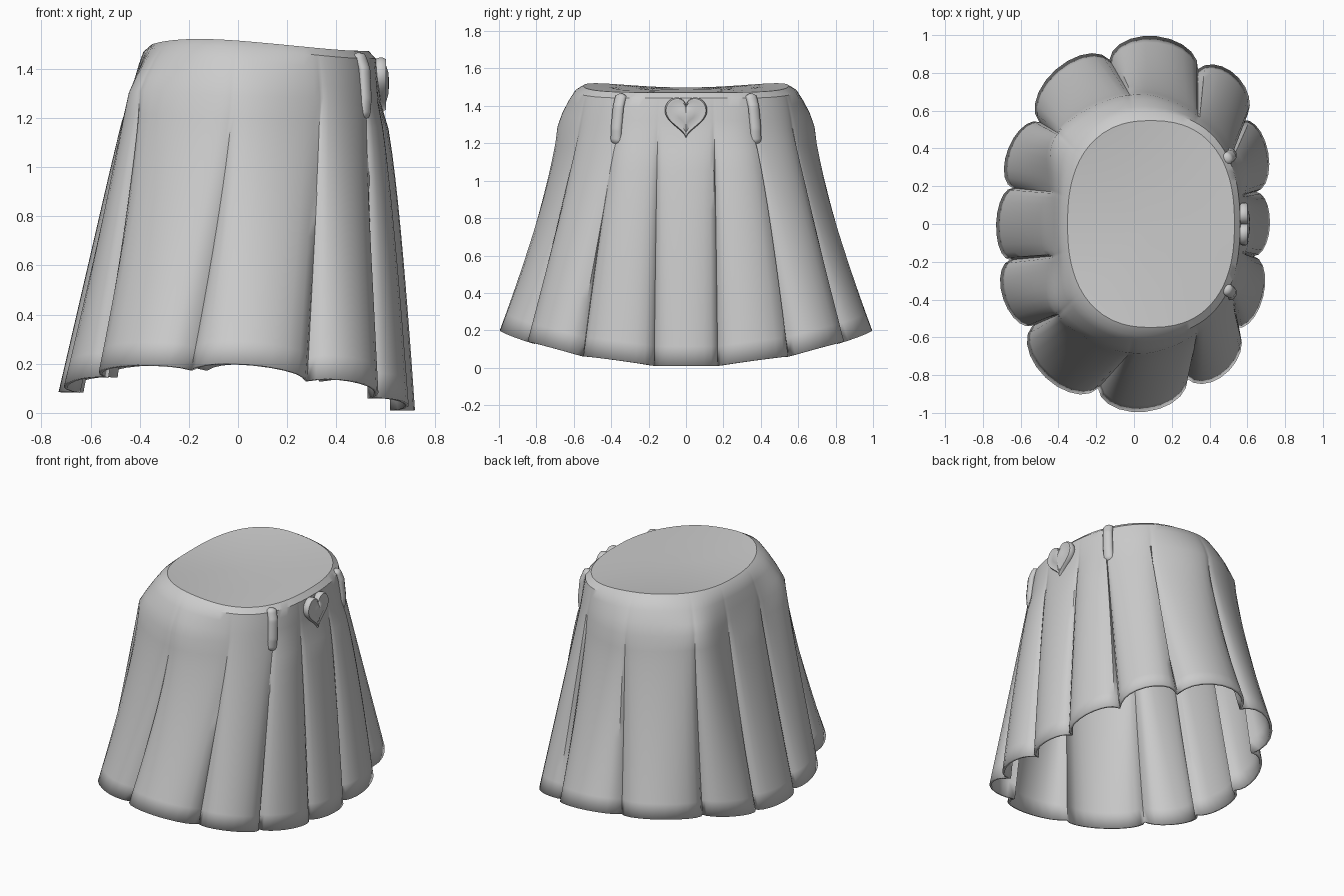
import bpy, bmesh, math
from mathutils import Vector

cube = bpy.data.objects.get("Cube")
if cube:
    bpy.data.objects.remove(cube)

cloth = bpy.data.materials.new("light_grey")
cloth.use_nodes = True
GREY = (0.6, 0.6, 0.6, 1)
cloth.diffuse_color = GREY
cloth.node_tree.nodes["Principled BSDF"].inputs["Base Color"].default_value = GREY


def finish(obj, angle):
    obj.data.materials.clear()
    obj.data.materials.append(cloth)
    bpy.ops.object.select_all(action='DESELECT')
    obj.select_set(True)
    bpy.context.view_layer.objects.active = obj
    bpy.ops.object.shade_smooth_by_angle(angle=math.radians(angle))


def loft(name, rings, tip, angle=35):
    """Skin closed rings in order, then close the last one onto a tip point."""
    bm = bmesh.new()
    loops = [[bm.verts.new(p) for p in ring] for ring in rings]
    n = len(loops[0])
    for a, b in zip(loops, loops[1:]):
        for i in range(n):
            j = (i + 1) % n
            bm.faces.new((a[i], a[j], b[j], b[i]))
    end = bm.verts.new(tip)
    for i in range(n):
        bm.faces.new((loops[-1][i], loops[-1][(i + 1) % n], end))
    bmesh.ops.recalc_face_normals(bm, faces=bm.faces)
    mesh = bpy.data.meshes.new(name)
    bm.to_mesh(mesh)
    bm.free()
    obj = bpy.data.objects.new(name, mesh)
    bpy.context.collection.objects.link(obj)
    finish(obj, angle)
    return obj


def spline(pts, i, u):
    """Closed smooth curve through pts, between point i and the next."""
    n = len(pts)
    a, b, c, d = (pts[(i + k) % n] for k in (-1, 0, 1, 2))
    return 0.5 * (2 * b + (c - a) * u + (2 * a - 5 * b + 4 * c - d) * u**2
                  + (3 * b - a - 3 * c + d) * u**3)


def mirrored(half):
    return [Vector(p) for p in half] + [Vector((x, -y, z)) for x, y, z in reversed(half)]


# Fold lines: where each one starts under the waistband and ends at the hem
fold_top = mirrored([(.57, .15, 1.26), (.52, .36, 1.26), (.34, .57, 1.28),
                     (-.02, .68, 1.29), (-.40, .48, 1.31), (-.43, .17, 1.29)])
fold_hem = mirrored([(.64, .17, .01), (.56, .55, .06), (.31, .82, .13),
                     (-.16, .87, .175), (-.52, .54, .145), (-.65, .19, .085)])
for p in fold_hem:
    p.x += .035 * p.y
half_bulge = [.10, .13, .15, .15, .10]
bulges = half_bulge + [.08] + half_bulge[::-1] + [.08]

STEPS = 10
columns = [(i, k / STEPS) for i in range(12) for k in range(STEPS)]


def skirt_point(i, u, t):
    w = (1 - math.cos(math.pi * u)) / 2
    arch = math.sin(math.pi * u)
    top = spline(fold_top, i, w)
    a, b = fold_hem[i], fold_hem[(i + 1) % 12]
    out = Vector((b.y - a.y, a.x - b.x, 0)).normalized()
    hem = a.lerp(b, w)
    hem.z += .3 * bulges[i] * arch * abs(out.y)
    p = top.lerp(hem, t**(.9 + .4 * abs(out.y) - .2 * out.x))
    p.z = top.z + (hem.z - top.z) * t
    swell = .06 + .94 * t**(.5 + .75 * abs(out.y))
    return p + out * bulges[i] * arch * swell


def rim_z(x, y):
    return 1.488 - .03 * x + (.09 - .2 * x) * y * y


def waist_point(i, u, scale):
    p = spline(fold_top, i, (1 - math.cos(math.pi * u)) / 2)
    a = math.atan2(p.y, p.x - .09)
    c, s = math.cos(a), math.sin(a)
    r = scale / ((abs(c) / .46)**2.4 + (abs(s) / .57)**2.4)**(1 / 2.4)
    x, y = .09 + r * c, r * s
    return Vector((x, y, rim_z(x, y)))


# Pleated skirt, waistband and closed top as one sheet
rings = [[skirt_point(i, u, 1 - k / 12) for i, u in columns] for k in range(13)]
for blend, drop in ((.25, .15), (.6, .08), (.9, .03)):
    ring = []
    for (i, u), low in zip(columns, rings[12]):
        q = waist_point(i, u, 1.02)
        ring.append(Vector((*low.lerp(q, blend).xy, q.z - drop)))
    rings.append(ring)
for scale in (.96, .9, .6, .3):
    rings.append([waist_point(i, u, scale) for i, u in columns])
skirt = loft("pleated_skirt", rings, (.09, 0, rim_z(.09, 0)))
solid = skirt.modifiers.new("thickness", 'SOLIDIFY')
solid.thickness = .015
solid.offset = -1

# Belt loops: bent rounded straps either side of the buckle
for name, side in (("belt_loop_left", 1), ("belt_loop_right", -1)):
    curve = bpy.data.curves.new(name, 'CURVE')
    curve.dimensions = '3D'
    curve.bevel_depth = .023
    curve.bevel_resolution = 3
    curve.use_fill_caps = True
    path = curve.splines.new('NURBS')
    path.use_endpoint_u = True
    path.order_u = 3
    bend = [(-.04, .1), (0, .11), (.02, .06), (.03, -.06), (.025, -.12), (-.02, -.11)]
    path.points.add(len(bend) - 1)
    for pt, (x, z) in zip(path.points, bend):
        pt.co = (x, 0, z, 1)
    strap = bpy.data.objects.new(name, curve)
    bpy.context.collection.objects.link(strap)
    strap.location = (.495, side * .355, 1.335)
    strap.rotation_euler = (side * .06, 0, side * .5)
    strap.scale.y = 1.4
    bpy.ops.object.select_all(action='DESELECT')
    strap.select_set(True)
    bpy.context.view_layer.objects.active = strap
    bpy.ops.object.convert(target='MESH')
    finish(bpy.context.object, 50)


# Heart buckle: outline rings stepped into a rounded rim and a domed face
def heart(scale, x):
    ring = []
    for k in range(48):
        a = 2 * math.pi * k / 48
        y = 16 * math.sin(a)**3
        z = 13 * math.cos(a) - 4 * math.cos(2 * a) - 2 * math.cos(3 * a) - math.cos(4 * a)
        ring.append((x, y * .0071 * scale, 1.345 + (z + 1) * .0079 * scale))
    return ring


loft("heart_buckle", [heart(s, x) for s, x in (
    (.85, .54), (.95, .56), (1, .575), (1, .59), (.94, .602), (.84, .603), (.76, .6),
    (.4, .612))], (.615, 0, 1.345), 50)
